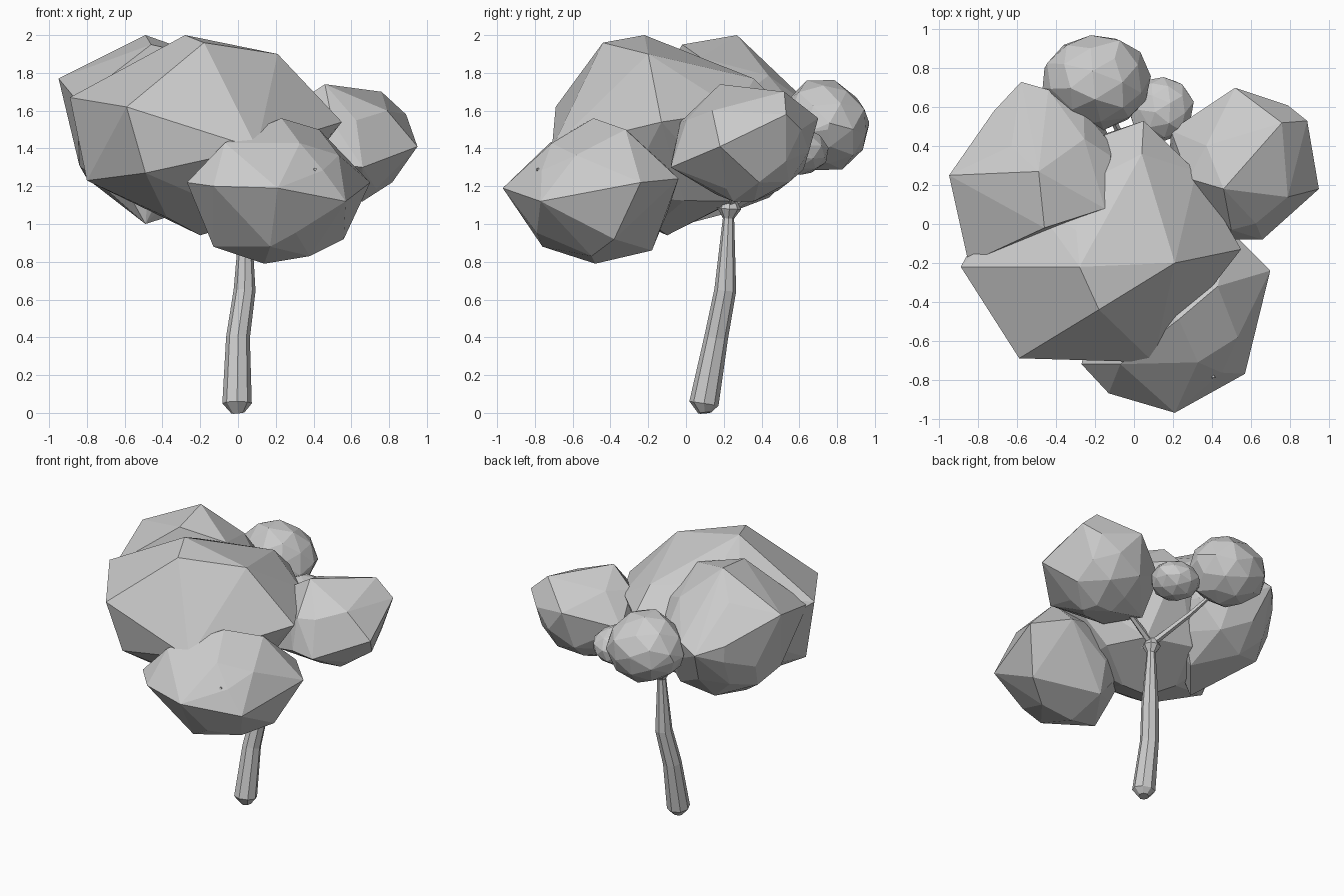
import bpy, bmesh, math, random
from mathutils import Vector, Euler

random.seed(4)

cube = bpy.data.objects.get("Cube")
if cube:
    bpy.data.objects.remove(cube, do_unlink=True)

# Single flat colour
grey = bpy.data.materials.new("plain_grey")
grey.use_nodes = True
grey.diffuse_color = (0.6, 0.6, 0.6, 1)
grey.node_tree.nodes["Principled BSDF"].inputs["Base Color"].default_value = (0.6, 0.6, 0.6, 1)


def finish(name, bm):
    """Turn a bmesh into a flat shaded object."""
    bmesh.ops.recalc_face_normals(bm, faces=bm.faces[:])
    mesh = bpy.data.meshes.new(name)
    bm.to_mesh(mesh)
    bm.free()
    mesh.materials.append(grey)
    obj = bpy.data.objects.new(name, mesh)
    bpy.context.collection.objects.link(obj)
    return obj


def clump(name, centre, radii, corners=(), fill=0.9):
    """Faceted leaf clump: hull of a rough ball and its prominent corners."""
    bm = bmesh.new()
    bmesh.ops.create_icosphere(bm, subdivisions=2, radius=1)
    turn = Euler([random.uniform(0, math.pi) for _ in range(3)]).to_matrix()
    for vert in bm.verts:
        ball = (turn @ vert.co) * fill * random.uniform(0.94, 1.04)
        vert.co = Vector(c + r * b for c, r, b in zip(centre, radii, ball))
    # Keep only the points, then wrap them
    bmesh.ops.delete(bm, geom=bm.edges[:], context="EDGES_FACES")
    for corner in corners:
        bm.verts.new(corner)
    bmesh.ops.convex_hull(bm, input=bm.verts[:])
    loose = [v for v in bm.verts if not v.link_faces]
    bmesh.ops.delete(bm, geom=loose, context="VERTS")
    # Merge nearly flat neighbours into broad facets
    bmesh.ops.dissolve_limit(bm, angle_limit=math.radians(7),
                             verts=bm.verts[:], edges=bm.edges[:])
    return finish(name, bm)


def limb(name, path, sides=8):
    """Tapered tube through (point, radius) stations, closed at both ends."""
    bm = bmesh.new()
    points = [Vector(p) for p, _ in path]
    rings = []
    for i, (point, (_, radius)) in enumerate(zip(points, path)):
        along = points[min(i + 1, len(points) - 1)] - points[max(i - 1, 0)]
        frame = Vector((0, 0, 1)).rotation_difference(along)
        rings.append([bm.verts.new(point + frame @ Vector((
            radius * math.cos(math.tau * k / sides),
            radius * math.sin(math.tau * k / sides), 0))) for k in range(sides)])
    for low, high in zip(rings, rings[1:]):
        for k in range(sides):
            n = (k + 1) % sides
            bm.faces.new((low[k], low[n], high[n], high[k]))
    bm.faces.new(rings[0])
    bm.faces.new(rings[-1])
    return finish(name, bm)


# Trunk, with a rounded foot and a small knot where the branches start
limb("trunk", [
    ((0, 0.1, 0), 0.035), ((-0.005, 0.095, 0.05), 0.078),
    ((0, 0.16, 0.4), 0.063), ((0.035, 0.208, 0.65), 0.058),
    ((0.04, 0.225, 1.03), 0.03), ((0.04, 0.23, 1.08), 0.062),
    ((0.04, 0.23, 1.14), 0.03)])

# Branches from the knot into the clumps
knot = (0.04, 0.23, 1.1)
tips = {
    "main": (-0.1, 0, 1.35),
    "back": (-0.2, 0.73, 1.45),
    "outer": (0.5, 0.31, 1.4),
    "front": (0.41, -0.79, 1.29),
}
for label, tip in tips.items():
    middle = Vector(knot).lerp(Vector(tip), 0.5) - Vector((0, 0, 0.015))
    limb(label + "_branch", [(knot, 0.024), (middle, 0.018), (tip, 0.009)], sides=5)

# Main crown clump
clump("main_clump", (-0.17, -0.1, 1.45), (0.66, 0.6, 0.53), [
    (-0.28, -0.22, 2), (-0.18, -0.44, 1.96), (0.21, -0.2, 1.9),
    (0.55, -0.13, 1.54), (-0.89, -0.22, 1.67), (-0.59, -0.69, 1.62),
    (-0.8, -0.25, 1.23), (-0.49, -0.64, 1.27), (0.1, -0.71, 1.4),
    (0.32, 0.27, 1.6), (0.05, 0.53, 1.6), (0.04, 0.36, 1.77),
    (-0.11, 0.4, 1.65), (-0.2, -0.1, 0.94), (0.1, 0.25, 1.12)], fill=0.88)

# Side crown clump
clump("side_clump", (-0.47, 0.27, 1.5), (0.45, 0.43, 0.46), [
    (-0.49, 0.27, 2), (-0.46, -0.02, 1.95), (-0.95, 0.25, 1.77),
    (-0.85, -0.2, 1.65), (-0.84, 0.1, 1.31), (-0.58, 0.73, 1.55),
    (-0.72, 0.58, 1.6), (-0.44, 0.69, 1.6), (-0.12, 0.35, 1.72),
    (-0.15, 0.08, 1.88), (-0.49, 0, 1), (-0.3, 0.23, 1.06),
    (-0.8, 0.31, 1.24)], fill=0.88)

# Outer clump
clump("outer_clump", (0.55, 0.31, 1.42), (0.37, 0.37, 0.31), [
    (0.46, 0.18, 1.74), (0.76, 0.52, 1.7), (0.52, 0.7, 1.56),
    (0.79, 0.61, 1.5), (0.89, 0.53, 1.58), (0.95, 0.18, 1.41),
    (0.66, -0.08, 1.3), (0.5, -0.08, 1.32), (0.5, -0.03, 1.54),
    (0.66, 0.25, 1.12), (0.5, 0.36, 1.12), (0.19, 0.48, 1.45),
    (0.3, 0.04, 1.24), (0.18, 0.3, 1.22)], fill=0.96)

# Low front clump
clump("front_clump", (0.21, -0.48, 1.17), (0.45, 0.45, 0.37), [
    (0.23, -0.49, 1.56), (0.43, -0.32, 1.5), (0.7, -0.24, 1.22),
    (0.21, -0.97, 1.19), (0.57, -0.77, 1.12), (0.56, -0.38, 0.92),
    (0.38, -0.5, 0.83), (0.14, -0.48, 0.79), (0.14, -0.18, 0.86),
    (0.17, -0.76, 0.88), (-0.13, -0.56, 0.88), (-0.13, -0.87, 1.2),
    (-0.27, -0.72, 1.22), (-0.07, -0.72, 1.43), (0.15, -0.73, 1.41),
    (0.5, -0.04, 1.24)], fill=0.9)

# Back and small clumps
clump("back_clump", (-0.19, 0.73, 1.52), (0.28, 0.25, 0.25), [
    (-0.22, 0.97, 1.53), (-0.46, 0.8, 1.5), (-0.2, 0.64, 1.76),
    (0.08, 0.75, 1.5)], fill=0.98)
clump("small_clump", (0.14, 0.59, 1.39), (0.17, 0.17, 0.13), fill=1)
